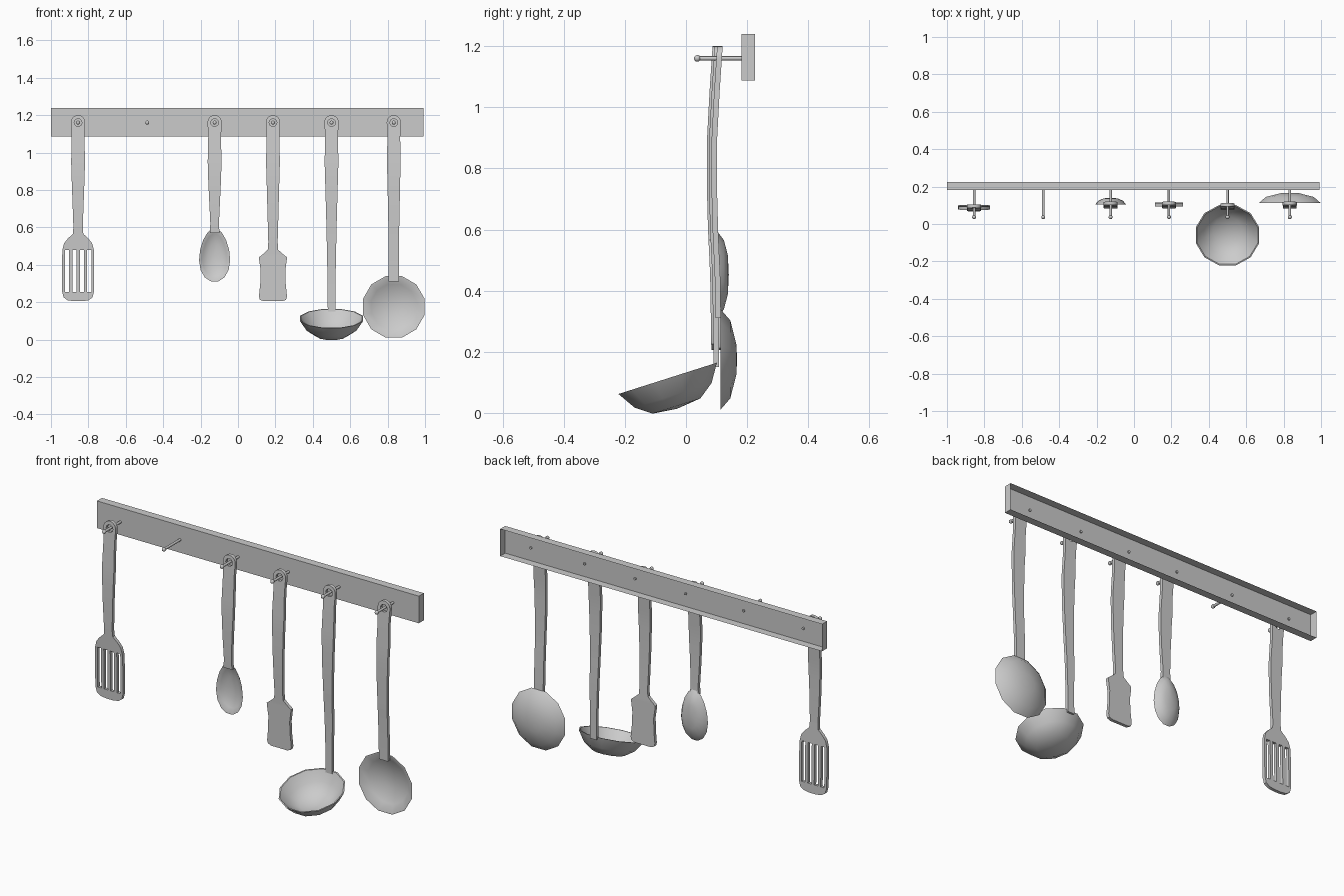
import bpy, bmesh, math
from mathutils import Vector

if "Cube" in bpy.data.objects:
    bpy.data.objects.remove(bpy.data.objects["Cube"], do_unlink=True)

steel = bpy.data.materials.new("brushed grey steel")
steel.use_nodes = True
GREY = (0.6, 0.6, 0.6, 1)
steel.diffuse_color = GREY
steel.node_tree.nodes["Principled BSDF"].inputs["Base Color"].default_value = GREY

PEG_Z = 1.162
# Sideways bend shared by all handles: (height, depth)
BEND = [(1.2, 0.096), (1.05, 0.086), (0.9, 0.078), (0.75, 0.077),
        (0.6, 0.081), (0.45, 0.088), (0.2, 0.092)]


def finish(name, bm, angle=30):
    mesh = bpy.data.meshes.new(name)
    bm.to_mesh(mesh)
    bm.free()
    obj = bpy.data.objects.new(name, mesh)
    bpy.context.collection.objects.link(obj)
    mesh.materials.append(steel)
    bpy.ops.object.select_all(action="DESELECT")
    obj.select_set(True)
    bpy.context.view_layer.objects.active = obj
    bpy.ops.object.shade_smooth_by_angle(angle=math.radians(angle))
    return obj


def bend(z):
    for (z1, y1), (z0, y0) in zip(BEND, BEND[1:]):
        if z >= z0:
            t = min((z - z0) / (z1 - z0), 1)
            return y0 + (y1 - y0) * t
    return BEND[-1][1]


def circle(cz, r, n, start=0.0, sweep=math.tau):
    return [(r * math.cos(start + sweep * i / n), cz + r * math.sin(start + sweep * i / n))
            for i in range(n)]


def flat_tool(name, x, offset, sides, slots=()):
    """Bent plate: rounded top with a hanging hole, mirrored side outline, optional slots."""
    right = [(w, z) for z, w in sides]
    cap = circle(PEG_Z, 0.038, 10, 0, math.pi) + [(-0.038, PEG_Z)]
    outline = cap + [(-w, z) for w, z in right] + right[::-1]
    loops = [outline, circle(PEG_Z - 0.002, 0.021, 10)] + list(slots)

    curve = bpy.data.curves.new(name, "CURVE")
    curve.dimensions = "2D"
    curve.fill_mode = "BOTH"
    curve.extrude = 0.009
    for loop in loops:
        spline = curve.splines.new("POLY")
        spline.points.add(len(loop) - 1)
        for point, (px, pz) in zip(spline.points, loop):
            point.co = (px, pz, 0, 1)
        spline.use_cyclic_u = True
    temp = bpy.data.objects.new(name + " outline", curve)
    bpy.context.collection.objects.link(temp)
    mesh = bpy.data.meshes.new_from_object(
        temp.evaluated_get(bpy.context.evaluated_depsgraph_get()))
    bm = bmesh.new()
    bm.from_mesh(mesh)
    bpy.data.objects.remove(temp)
    bpy.data.curves.remove(curve)
    bpy.data.meshes.remove(mesh)

    bmesh.ops.remove_doubles(bm, verts=bm.verts, dist=1e-4)
    for z, _ in BEND[1:-1]:
        bmesh.ops.bisect_plane(bm, geom=bm.verts[:] + bm.edges[:] + bm.faces[:],
                               plane_co=(0, z, 0), plane_no=(0, 1, 0))
    for v in bm.verts:
        px, pz, d = v.co
        v.co = (x + px, bend(pz) + offset - d, pz)
    bmesh.ops.recalc_face_normals(bm, faces=bm.faces)
    return finish(name, bm)


def dish(name, centre, axis, profile, n=12, size=(1, 1), egg=0.0, wall=0.007):
    """Thin bowl turned around an axis; profile runs from pole to rim as (radius, depth)."""
    d = Vector(axis).normalized()
    up = Vector((1, 0, 0)).cross(d)
    up = up if up.z > 0 else -up
    inner = [(max(r - wall, 0), max(h - wall, 0)) for r, h in profile]
    bm = bmesh.new()
    rings = []
    for r, h in profile + inner[::-1]:
        ring = []
        for i in range(n):
            a = math.tau * (i + 0.5) / n
            s = math.sin(a)
            co = Vector(centre) + up * (r * s * size[1]) + d * h
            co.x += r * math.cos(a) * size[0] * (1 - egg * s)
            ring.append(bm.verts.new(co))
        rings.append(ring)
    for a, b in zip(rings, rings[1:]):
        for i in range(n):
            j = (i + 1) % n
            bm.faces.new((a[i], a[j], b[j], b[i]))
    bmesh.ops.remove_doubles(bm, verts=bm.verts, dist=1e-5)
    bmesh.ops.recalc_face_normals(bm, faces=bm.faces)
    return finish(name, bm, 50)


# Wall rail: box with an open back
bm = bmesh.new()
bmesh.ops.create_cube(bm, size=1)
for v in bm.verts:
    v.co = (v.co.x * 1.993 - 0.0035, v.co.y * 0.044 + 0.203, v.co.z * 0.152 + 1.163)
bm.normal_update()
bmesh.ops.delete(bm, geom=[f for f in bm.faces if f.normal.y > 0.9], context="FACES_ONLY")
finish("wall_rail", bm)

# Pegs with ball tips
PEGS = [-0.855, -0.485, -0.125, 0.187, 0.5, 0.833]
for k, x in enumerate(PEGS):
    bm = bmesh.new()
    bmesh.ops.create_cone(bm, cap_ends=True, segments=10, radius1=0.007, radius2=0.007, depth=0.152)
    for v in bm.verts:
        v.co = (x + v.co.x, 0.112 - v.co.z, PEG_Z - 0.002 + v.co.y)
    ball = bmesh.ops.create_uvsphere(bm, u_segments=10, v_segments=6, radius=0.011)
    for v in ball["verts"]:
        v.co += Vector((x, 0.037, PEG_Z - 0.002))
    bmesh.ops.recalc_face_normals(bm, faces=bm.faces)
    finish("peg_%d" % (k + 1), bm, 40)

# Grip outline shared by every tool: (height, half width)
GRIP = [(1.08, 0.034), (0.95, 0.037), (0.85, 0.034)]

# Slotted turner
slots = [[(c - 0.011, 0.255), (c + 0.011, 0.255), (c + 0.011, 0.48), (c - 0.011, 0.48)]
         for c in (-0.06, -0.02, 0.02, 0.06)]
flat_tool("slotted_turner", PEGS[0], 0, GRIP + [
    (0.6, 0.025), (0.565, 0.028), (0.54, 0.055), (0.515, 0.075), (0.48, 0.084),
    (0.4, 0.086), (0.26, 0.086), (0.225, 0.077), (0.21, 0.055), (0.205, 0.02)], slots)

# Serving spoon
flat_tool("spoon_handle", PEGS[2], 0.015, GRIP + [(0.62, 0.023), (0.57, 0.026)])
dish("spoon_bowl", (PEGS[2], 0.103, 0.452), (0, 1, 0),
     [(0, 0.037), (0.45, 0.034), (0.8, 0.021), (1, 0)],
     n=16, size=(0.082, 0.144), egg=0.18, wall=0.006)

# Small solid spatula
flat_tool("spatula", PEGS[3], 0.015, GRIP + [
    (0.52, 0.025), (0.48, 0.028), (0.46, 0.05), (0.44, 0.075), (0.42, 0.073),
    (0.37, 0.066), (0.3, 0.068), (0.23, 0.075), (0.213, 0.07), (0.205, 0.05)])

# Ladle with tilted bowl
flat_tool("ladle_handle", PEGS[4], 0.007, GRIP + [(0.6, 0.027), (0.3, 0.021), (0.15, 0.02)])
dish("ladle_bowl", (PEGS[4], -0.06, 0.113), (0, 0.303, -0.953),
     [(0, 0.104), (0.085, 0.095), (0.137, 0.058), (0.175, 0)])

# Round shallow skimmer
flat_tool("skimmer_handle", PEGS[5], 0.015, GRIP + [(0.6, 0.029), (0.31, 0.028)])
dish("skimmer_bowl", (PEGS[5], 0.113, 0.175), (0, 1, 0),
     [(0, 0.054), (0.05, 0.052), (0.132, 0.032), (0.17, 0)])
